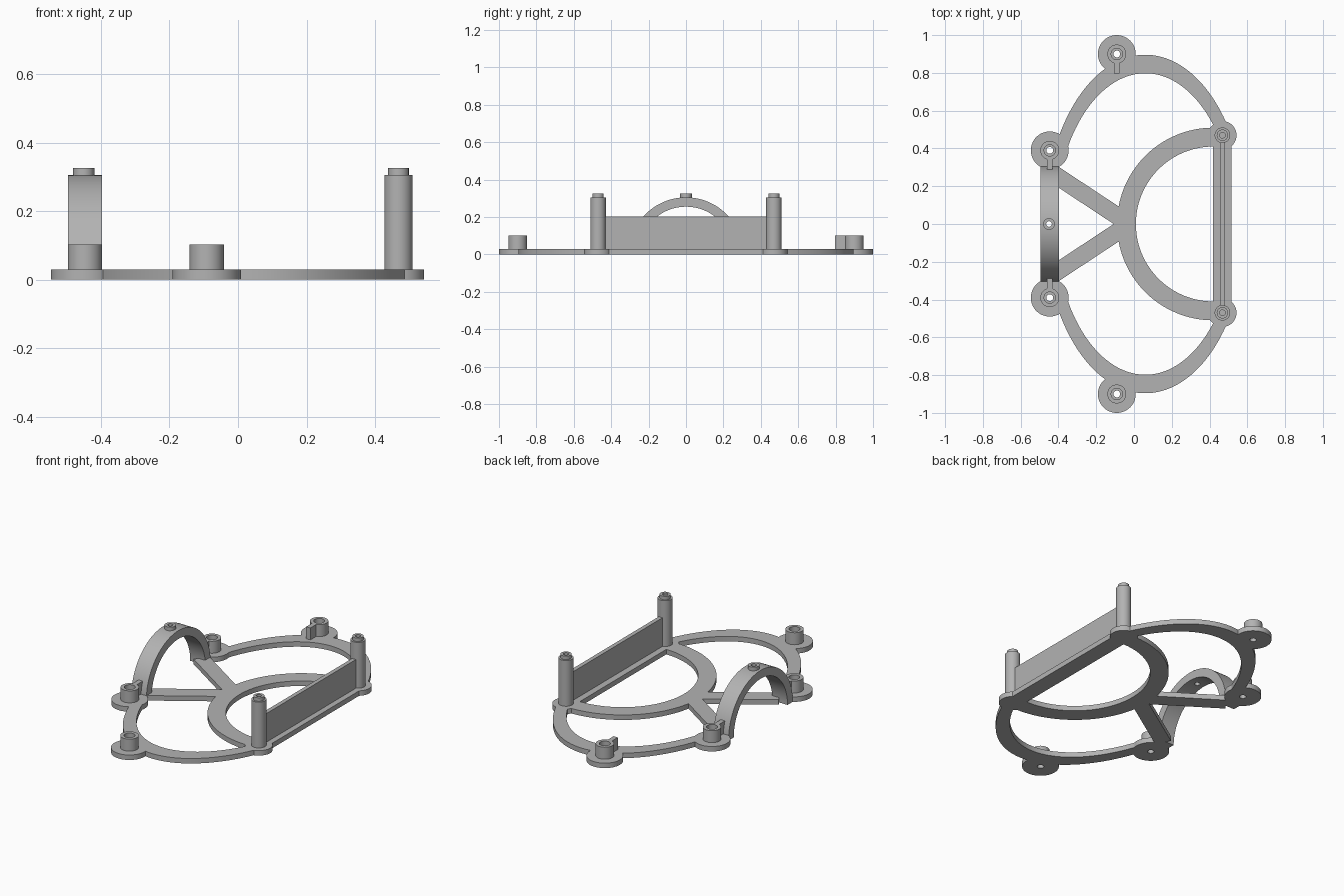
import bpy, bmesh
from math import sin, cos, pi, atan2, hypot

if "Cube" in bpy.data.objects:
    bpy.data.objects.remove(bpy.data.objects["Cube"], do_unlink=True)

grey = bpy.data.materials.new("plain_grey")
grey.use_nodes = True
grey.diffuse_color = (0.45, 0.45, 0.45, 1)
grey.node_tree.nodes["Principled BSDF"].inputs["Base Color"].default_value = (0.45, 0.45, 0.45, 1)

BASE = 0.03      # thickness of the flat frame
SEG = 64


def prism(name, outline, low, high, axis="z"):
    """Extrude a closed 2D outline along z, or along x for outlines in (y, z)."""
    place = (lambda p, h: (p[0], p[1], h)) if axis == "z" else (lambda p, h: (h, p[0], p[1]))
    bm = bmesh.new()
    face = bm.faces.new([bm.verts.new(place(p, low)) for p in outline])
    side = bmesh.ops.extrude_face_region(bm, geom=[face])["geom"]
    shift = (0, 0, high - low) if axis == "z" else (high - low, 0, 0)
    bmesh.ops.translate(bm, vec=shift, verts=[g for g in side if isinstance(g, bmesh.types.BMVert)])
    bmesh.ops.recalc_face_normals(bm, faces=bm.faces)
    mesh = bpy.data.meshes.new(name)
    bm.to_mesh(mesh)
    bm.free()
    mesh.materials.append(grey)
    obj = bpy.data.objects.new(name, mesh)
    bpy.context.collection.objects.link(obj)
    return obj


def arc(cx, cy, rx, ry, start=0.0, end=2 * pi, count=SEG):
    closed = abs(end - start) > 6.28
    steps = count if closed else count - 1
    return [(cx + rx * cos(start + (end - start) * i / steps),
             cy + ry * sin(start + (end - start) * i / steps)) for i in range(count)]


def band(cx, cy, outer, inner, start, end):
    return arc(cx, cy, *outer, start, end) + arc(cx, cy, *inner, start, end)[::-1]


def cylinder(name, x, y, r, low, high):
    return prism(name, arc(x, y, r, r), low, high)


def box(name, x0, x1, y0, y1, z0, z1):
    return prism(name, [(x0, y0), (x1, y0), (x1, y1), (x0, y1)], z0, z1)


def strut(name, a, b, width):
    dx, dy = b[0] - a[0], b[1] - a[1]
    k = width / 2 / hypot(dx, dy)
    nx, ny = -dy * k, dx * k
    return prism(name, [(a[0] + nx, a[1] + ny), (b[0] + nx, b[1] + ny),
                        (b[0] - nx, b[1] - ny), (a[0] - nx, a[1] - ny)], 0, BASE)


def combine(target, parts, operation):
    for part in parts:
        mod = target.modifiers.new(operation, "BOOLEAN")
        mod.operation, mod.solver, mod.object = operation, "EXACT", part
    graph = bpy.context.evaluated_depsgraph_get()
    mesh = bpy.data.meshes.new_from_object(target.evaluated_get(graph))
    target.modifiers.clear()
    target.data = mesh
    for part in parts:
        bpy.data.objects.remove(part, do_unlink=True)
    return target


SIDE_X, SIDE_Y = -0.446, 0.39     # mounts beside the arch
END_X, END_Y = -0.091, 0.9        # mounts at the far ends
POST_X, POST_Y = 0.468, 0.47      # tall posts
finished = []

# Flat frame: half ring, rear bar, side loops, struts and round pads
frame = prism("base_frame", band(0.42, 0, (0.51, 0.51), (0.41, 0.41), pi / 2, 3 * pi / 2), 0, BASE)
pieces = [box("rear_bar", 0.418, 0.516, -POST_Y, POST_Y, 0, BASE)]
rx, ry, ix, iy = 0.535, 0.896, 0.477, 0.798
for s in (1, -1):
    first = atan2(0.47 / ry, 0.851)
    last = pi - atan2(0.39 / ry, 0.9)
    pieces += [
        prism("side_loop", band(0.06, 0, (rx, ry), (ix, iy), s * first, s * last), 0, BASE),
        strut("strut", (-0.43, s * 0.268), (-0.03, s * 0.004), 0.092),
        cylinder("side_pad", SIDE_X, s * SIDE_Y, 0.1, 0, BASE),
        cylinder("end_pad", END_X, s * END_Y, 0.1, 0, BASE),
        cylinder("post_pad", POST_X, s * POST_Y, 0.075, 0, BASE),
    ]
combine(frame, pieces, "UNION")
combine(frame, [cylinder("screw_hole", x, s * y, 0.018, -0.1, 0.1)
                for x, y in ((SIDE_X, SIDE_Y), (END_X, END_Y)) for s in (1, -1)], "DIFFERENCE")
finished.append(frame)

# Hollow screw bosses, most with a small locating rib
for name, x, y, rib in (("left_side_boss", SIDE_X, SIDE_Y, -1), ("right_side_boss", SIDE_X, -SIDE_Y, 1),
                        ("back_boss", END_X, END_Y, -1), ("front_boss", END_X, -END_Y, 0)):
    boss = cylinder(name, x, y, 0.05, BASE, 0.102)
    if rib:
        y0, y1 = sorted((y + rib * 0.04, y + rib * 0.103))
        combine(boss, [box("rib", x - 0.014, x + 0.014, y0, y1, BASE, 0.102)], "UNION")
    combine(boss, [cylinder("bore", x, y, 0.03, 0, 0.2)], "DIFFERENCE")
    finished.append(boss)

# Tall posts with a stepped, drilled tip
for side, s in (("back", 1), ("front", -1)):
    post = cylinder(side + "_post", POST_X, s * POST_Y, 0.041, BASE, 0.305)
    combine(post, [cylinder("tip", POST_X, s * POST_Y, 0.03, 0.29, 0.326)], "UNION")
    combine(post, [cylinder("bore", POST_X, s * POST_Y, 0.015, 0.25, 0.4)], "DIFFERENCE")
    finished.append(post)

# Thin wall between the posts
finished.append(box("wall", 0.457, 0.482, -POST_Y + 0.038, POST_Y - 0.038, BASE, 0.202))

# Arch with a drilled stud on its crown
arch = prism("arch", band(0, 0, (0.305, 0.305), (0.255, 0.255), 0, pi), -0.496, -0.396, axis="x")
combine(arch, [cylinder("stud", -0.45, 0, 0.031, 0.28, 0.326)], "UNION")
combine(arch, [cylinder("bore", -0.45, 0, 0.015, 0.2, 0.4)], "DIFFERENCE")
finished.append(arch)

# Smooth the round walls while keeping crisp edges
bpy.ops.object.select_all(action="DESELECT")
for obj in finished:
    obj.select_set(True)
bpy.context.view_layer.objects.active = frame
bpy.ops.object.shade_smooth_by_angle(angle=0.5)
